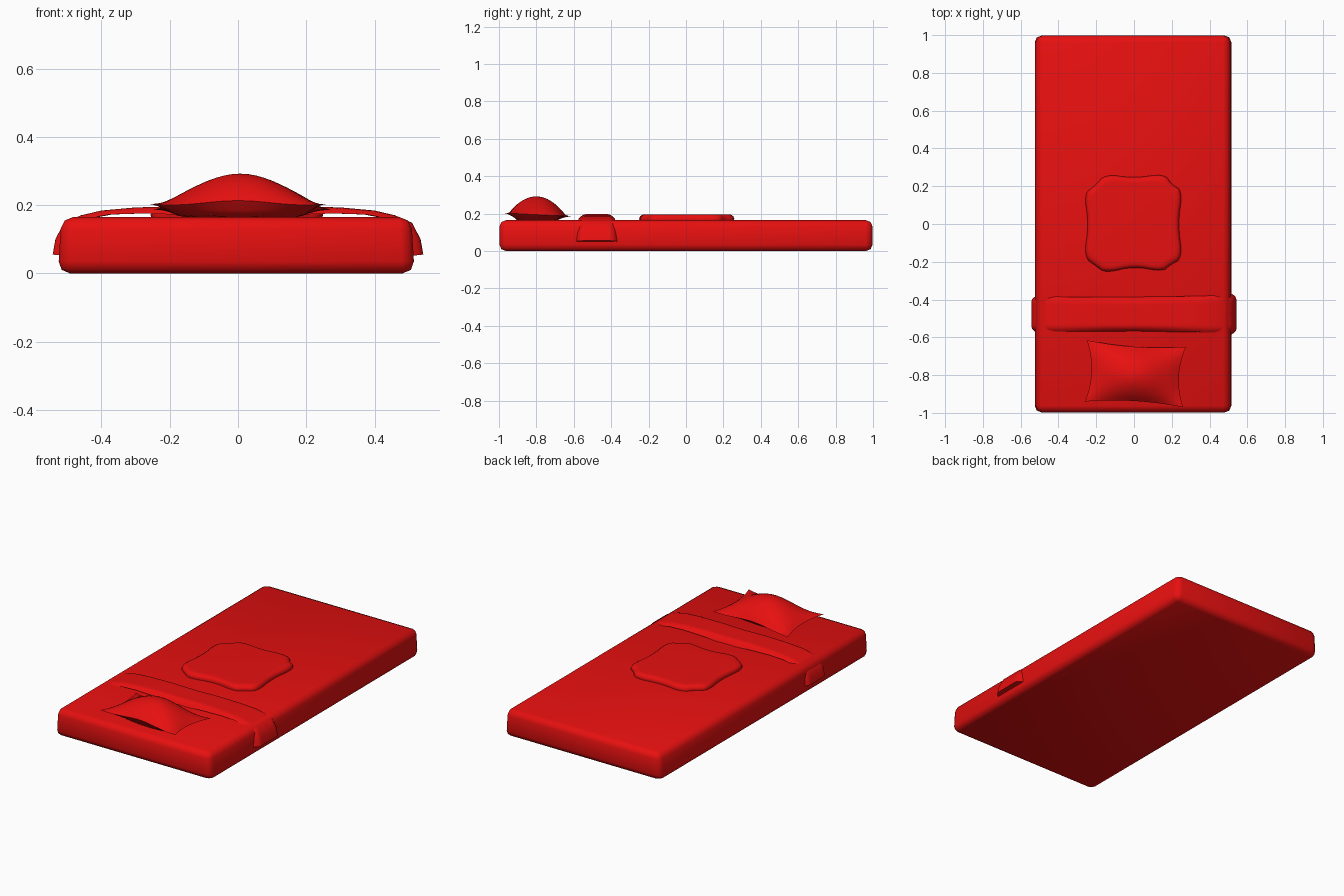
import bpy, bmesh, math
from mathutils import Vector

cube = bpy.data.objects.get("Cube")
if cube:
    bpy.data.objects.remove(cube, do_unlink=True)

red = bpy.data.materials.new("red fabric")
red.use_nodes = True
red.diffuse_color = (0.8, 0.005, 0.005, 1)
red.node_tree.nodes["Principled BSDF"].inputs["Base Color"].default_value = red.diffuse_color


def finish(name, bm):
    """Turn a bmesh into a smooth red object."""
    bmesh.ops.remove_doubles(bm, verts=bm.verts, dist=0.0005)
    bmesh.ops.recalc_face_normals(bm, faces=bm.faces)
    mesh = bpy.data.meshes.new(name)
    bm.to_mesh(mesh)
    bm.free()
    mesh.materials.append(red)
    obj = bpy.data.objects.new(name, mesh)
    bpy.context.collection.objects.link(obj)
    bpy.ops.object.select_all(action='DESELECT')
    obj.select_set(True)
    bpy.context.view_layer.objects.active = obj
    bpy.ops.object.shade_smooth_by_angle(angle=math.radians(60))
    return obj


def add_sheet(bm, surface, nu, nv):
    """Grid of quads following surface(u, v), with u and v from -1 to 1."""
    rows = [[bm.verts.new(surface(2 * i / nu - 1, 2 * j / nv - 1))
             for j in range(nv + 1)] for i in range(nu + 1)]
    for a, b in zip(rows, rows[1:]):
        for j in range(nv):
            bm.faces.new((a[j], b[j], b[j + 1], a[j + 1]))


# Mattress: bevelled slab, slightly narrower at the top
bm = bmesh.new()
bmesh.ops.create_cube(bm, size=1)
for v in bm.verts:
    width = 1.025 if v.co.z > 0 else 1.045
    v.co = (v.co.x * width - 0.005, v.co.y * 1.995, (v.co.z + 0.5) * 0.165)
bmesh.ops.bevel(bm, geom=bm.edges[:], offset=0.035, segments=2,
                profile=0.5, affect='EDGES')
finish("mattress", bm)

# Folded blanket band draped over the mattress
drape = [(0.543, 0.055), (0.535, 0.1), (0.51, 0.148), (0.46, 0.17),
         (0.4, 0.184), (0.3, 0.193), (0.15, 0.197), (0, 0.195)]
path = [(-x, z) for x, z in drape] + drape[-2::-1]
lining = Vector((0.0, 0.035))


def band(u, v):
    i = round((u + 1) / 2 * (len(path) - 1))
    x, z = path[i]
    # round the long edges down on to the mattress
    drop = max(0, (abs(v) - 0.6) / 0.4) ** 3
    sag = 0.012 * (1 - u * u)
    y = -0.477 + 0.104 * v - (sag if v > 0 else -sag) + 0.006 * u * v
    return (x * (1 - 0.055 * drop), y, z - 0.035 * drop * (1 - abs(x) / 0.6))


bm = bmesh.new()
add_sheet(bm, band, len(path) - 1, 20)
add_sheet(bm, lambda u, v: (band(u, 1 if v > 0 else -1)[0] if abs(v) == 1
                            else band(u, v)[0] * 0.945,
                            band(u, v)[1], band(u, 1)[2]), len(path) - 1, 20)
bmesh.ops.remove_doubles(bm, verts=bm.verts, dist=0.0005)
ends = [e for e in bm.edges if e.is_boundary]
bmesh.ops.holes_fill(bm, edges=ends, sides=0)
finish("blanket_fold", bm)

# Pillow: puffed cushion with pinched edges and drawn-out corners
corners = [Vector(c) for c in ((-0.26, -0.94), (0.26, -0.97), (-0.25, -0.615), (0.275, -0.65))]


def cushion(u, v, top):
    front = corners[0].lerp(corners[1], (u + 1) / 2)
    back = corners[2].lerp(corners[3], (u + 1) / 2)
    p = front.lerp(back, (v + 1) / 2)
    p.x -= 0.03 * u * (1 - v * v)
    p.y -= 0.018 * v * (1 - u * u)
    puff = ((1 - u * u) * (1 - v * v)) ** 0.95
    rim = 0.195 + 0.01 * math.cos(3 * u) * (1 - u * u) - 0.008 * v
    if top:
        return (p.x, p.y, rim + 0.087 * puff)
    return (p.x, p.y, rim - (rim - 0.165) * min(1, 2.2 * puff))


bm = bmesh.new()
for top in (True, False):
    add_sheet(bm, lambda u, v: cushion(u, v, top), 20, 16)
finish("pillow", bm)

# Raised pad with a wavy, four-lobed outline
outline = [(-0.15, 0.262), (0, 0.24), (0.16, 0.264), (0.2, 0.205), (0.255, 0.175),
           (0.23, 0), (0.255, -0.18), (0.19, -0.215), (0.15, -0.25), (0, -0.222),
           (-0.15, -0.257), (-0.2, -0.22), (-0.262, -0.175), (-0.238, 0),
           (-0.262, 0.16), (-0.205, 0.2)]
ring = [Vector(p) for p in outline]
for _ in range(2):
    ring = [q for a, b in zip(ring, ring[1:] + ring[:1])
            for q in (a.lerp(b, 0.25), a.lerp(b, 0.75))]

bm = bmesh.new()
layers = []
for scale, z in ((0.99, 0.155), (1.01, 0.172), (0.99, 0.186), (0.94, 0.194), (0.87, 0.195)):
    layers.append([bm.verts.new((p.x * scale, p.y * scale, z)) for p in ring])
for low, high in zip(layers, layers[1:]):
    for k in range(len(ring)):
        n = (k + 1) % len(ring)
        bm.faces.new((low[k], low[n], high[n], high[k]))
bm.faces.new(layers[-1])
bm.faces.new(layers[0][::-1])
finish("raised_pad", bm)
